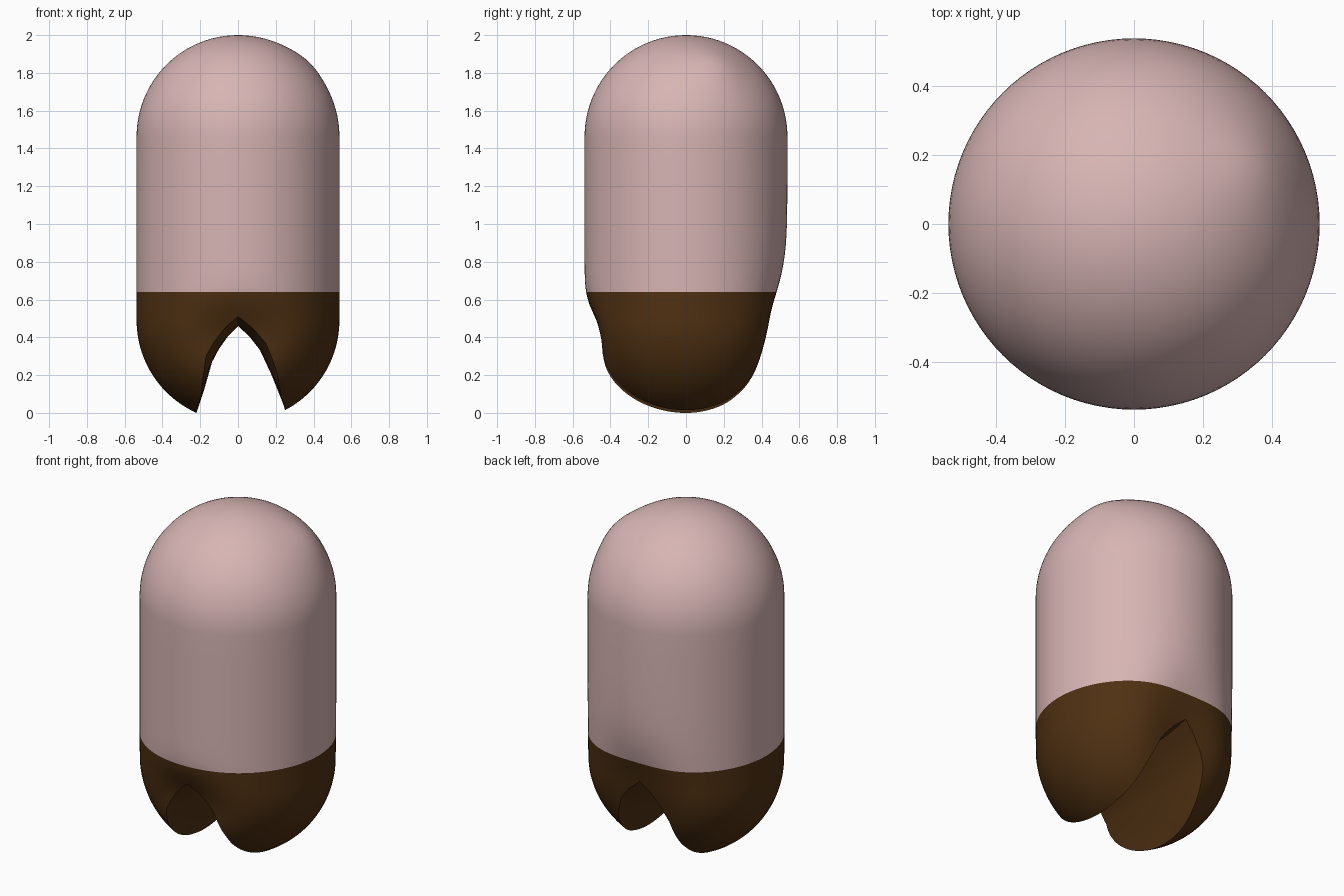
import bpy, bmesh, math

if "Cube" in bpy.data.objects:
    bpy.data.objects.remove(bpy.data.objects["Cube"])

R = 0.537
TOP, LOW, SPLIT = 2 - R, 0.49, 0.64


def material(name, rgb):
    m = bpy.data.materials.new(name)
    m.diffuse_color = (*rgb, 1)
    m.use_nodes = True
    m.node_tree.nodes["Principled BSDF"].inputs["Base Color"].default_value = m.diffuse_color
    return m


def gauss(d, s):
    return math.exp(-0.5 * (d / s) ** 2)


def skin(name, rings, bottom_tip=None, top_tip=None):
    """Loft closed rings; close the ends with a tip point or a flat cap."""
    bm = bmesh.new()
    loops = [[bm.verts.new(p) for p in r] for r in rings]
    n = len(loops[0])
    for a, b in zip(loops, loops[1:]):
        for i in range(n):
            j = (i + 1) % n
            bm.faces.new((a[i], a[j], b[j], b[i]))
    for loop, tip in ((loops[0], bottom_tip), (loops[-1], top_tip)):
        if tip:
            t = bm.verts.new(tip)
            for i in range(n):
                bm.faces.new((loop[i], loop[(i + 1) % n], t))
        else:
            bm.faces.new(loop)
    bmesh.ops.recalc_face_normals(bm, faces=bm.faces)
    me = bpy.data.meshes.new(name)
    bm.to_mesh(me)
    bm.free()
    ob = bpy.data.objects.new(name, me)
    bpy.context.collection.objects.link(ob)
    return ob


def sculpt(x, y, z):
    """Hollows above the leg gap and a faint bump on the shoulder."""
    if y < 0:
        y += 0.09 * gauss(x, 0.16) * gauss(z - 0.40, 0.11) * min(1, -y / 0.3)
    else:
        y -= 0.12 * gauss(x, 0.19) * gauss(z - 0.36, 0.23) * min(1, y / 0.3)
    d = math.dist((x, y, z), (0.35, 0.16, 1.84))
    k = 1 + 0.035 * gauss(d, 0.10)
    return x * k, y * k, TOP + (z - TOP) * k if z > TOP else z


# body: capsule outline of radius and height, with an exact ring at the colour split
N = 96
outline = []
for i in range(1, 25):
    a = math.radians(90 * i / 24)
    outline.append((R * math.sin(a), LOW - R * math.cos(a)))
outline += [(R, z) for z in (0.53, 0.57, 0.605, SPLIT, 0.68, 0.73, 0.78, 0.84, 0.9, 1.0, 1.15, 1.3)]
for i in range(24):
    a = math.radians(90 * i / 24)
    outline.append((R * math.cos(a), TOP + R * math.sin(a)))
rings = [[sculpt(r * math.cos(2 * math.pi * i / N), r * math.sin(2 * math.pi * i / N), z)
          for i in range(N)] for r, z in outline]
body = skin("body", rings, (0, 0, LOW - R), (0, 0, 2))

# gap between the legs: pointed arch in the middle, wider and rounder at both ends
middle = [(-0.25, -0.2), (-0.217, 0.01), (-0.18, 0.12), (-0.137, 0.27), (-0.10, 0.34),
          (-0.05, 0.41), (0, 0.46), (0.06, 0.405), (0.116, 0.333), (0.18, 0.196),
          (0.243, 0.037), (0.30, -0.2)]
slices = []
for k in range(-14, 15):
    y = k * 0.05
    f = min(1, (abs(y) / 0.45) ** 2)
    sl = []
    for x, z in middle:
        lift = 0.05 * f * max(0, z) / 0.46
        widen = 1 + 0.28 * f * max(0, min(1, z / 0.3))
        sl.append((x * widen, y, z + lift))
    slices.append(sl)
gap = skin("leg_gap_cutter", slices)
gap.hide_render = True

mod = body.modifiers.new("leg_gap", 'BOOLEAN')
mod.operation, mod.solver, mod.object = 'DIFFERENCE', 'EXACT', gap
dg = bpy.context.evaluated_depsgraph_get()
mesh = bpy.data.meshes.new_from_object(body.evaluated_get(dg))
body.modifiers.clear()
body.data = mesh
bpy.data.objects.remove(gap)

# colours: skin above, brown trousers below
mesh.materials.clear()
mesh.materials.append(material("pale_pink", (0.68, 0.46, 0.455)))
mesh.materials.append(material("dark_brown", (0.078, 0.030, 0.006)))
for p in mesh.polygons:
    p.material_index = 1 if p.center.z < SPLIT else 0

bpy.context.view_layer.objects.active = body
body.select_set(True)
bpy.ops.object.shade_smooth_by_angle(angle=math.radians(50))
